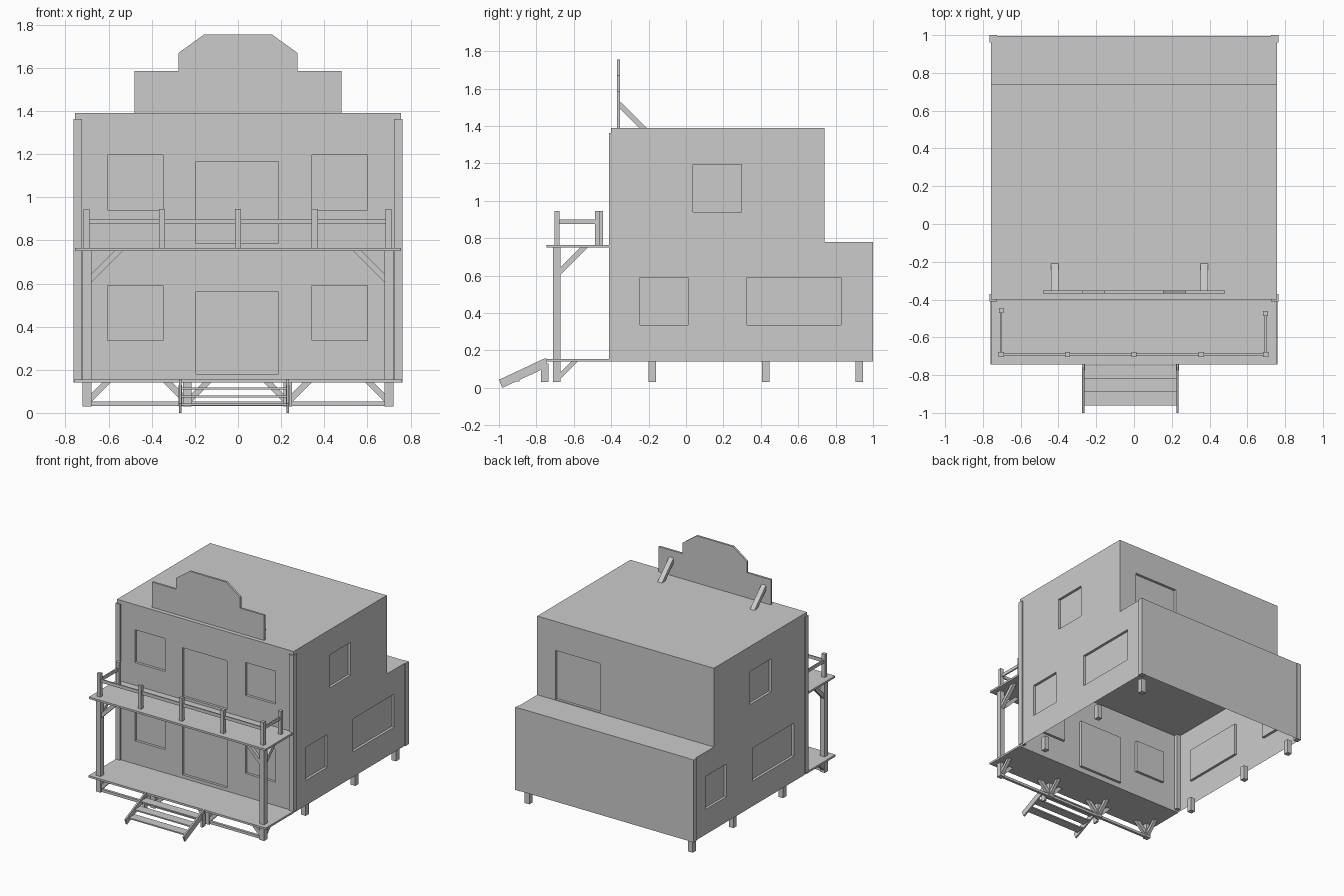
import bpy, bmesh
from mathutils import Vector

if "Cube" in bpy.data.objects:
    bpy.data.objects.remove(bpy.data.objects["Cube"])


def finish(name, bm):
    me = bpy.data.meshes.new(name)
    bm.to_mesh(me)
    bm.free()
    ob = bpy.data.objects.new(name, me)
    bpy.context.collection.objects.link(ob)
    return ob


def prism(name, pts, axis, lo, hi):
    """Extrude a 2D profile (u, z) along x or y, from lo to hi."""
    bm = bmesh.new()
    place = (lambda u, v, d: (d, u, v)) if axis == 'x' else (lambda u, v, d: (u, d, v))
    rings = [[bm.verts.new(place(u, v, d)) for u, v in pts] for d in (lo, hi)]
    bm.faces.new(rings[0])
    bm.faces.new(rings[1])
    n = len(pts)
    for i in range(n):
        j = (i + 1) % n
        bm.faces.new((rings[0][i], rings[0][j], rings[1][j], rings[1][i]))
    bmesh.ops.recalc_face_normals(bm, faces=bm.faces)
    return finish(name, bm)


def box(name, x0, x1, y0, y1, z0, z1):
    return prism(name, [(x0, z0), (x1, z0), (x1, z1), (x0, z1)], 'y', y0, y1)


def wall(name, axis, pos, out, u0, u1, v0, v1, openings=(), depth=0.02):
    """Sheet wall facing out (+1/-1) along axis, with recessed panels (u0, u1, v0, v1)."""
    bm = bmesh.new()

    def face(corners):
        bm.faces.new([bm.verts.new((pos - out * d, u, v) if axis == 'x'
                                   else (u, pos - out * d, v)) for u, v, d in corners])

    us = sorted({u0, u1, *[u for o in openings for u in o[:2]]})
    vs = sorted({v0, v1, *[v for o in openings for v in o[2:]]})
    for a, b in zip(us, us[1:]):
        for c, e in zip(vs, vs[1:]):
            hole = [o for o in openings
                    if o[0] <= a and b <= o[1] and o[2] <= c and e <= o[3]]
            d = depth if hole else 0
            face([(a, c, d), (b, c, d), (b, e, d), (a, e, d)])
    for a, b, c, e in openings:
        ring = [(a, c), (b, c), (b, e), (a, e)]
        for i in range(4):
            p, q = ring[i], ring[(i + 1) % 4]
            n = 1 if i % 2 == 0 else 0
            cuts = us if n else vs
            ts = sorted(t for t in cuts if min(p[1 - n], q[1 - n]) <= t <= max(p[1 - n], q[1 - n]))
            for s, t in zip(ts, ts[1:]):
                P, Q = ((s, p[1]), (t, p[1])) if n else ((p[0], s), (p[0], t))
                face([(*P, 0), (*Q, 0), (*Q, depth), (*P, depth)])
    bmesh.ops.remove_doubles(bm, verts=bm.verts, dist=1e-4)
    bmesh.ops.recalc_face_normals(bm, faces=bm.faces)
    bm.faces.ensure_lookup_table()
    want = Vector((out, 0, 0)) if axis == 'x' else Vector((0, out, 0))
    if bm.faces[0].normal.dot(want) < 0:
        bmesh.ops.reverse_faces(bm, faces=bm.faces)
    return finish(name, bm)


def sheet(name, x, y0, y1, z):
    bm = bmesh.new()
    bm.faces.new([bm.verts.new(p) for p in ((-x, y0, z), (x, y0, z), (x, y1, z), (-x, y1, z))])
    return finish(name, bm)


def brace(name, axis, u, s, top, outer, inner, lo, hi):
    """45 degree strut from a post edge at u, running in direction s up to height top."""
    prism(name, [(u, top - outer), (u, top - inner), (u + s * inner, top),
                 (u + s * outer, top)], axis, lo, hi)


# House shell: lower storey (open underneath) and upper storey
W, YF, YM, YB = 0.757, -0.40, 0.74, 0.996
Z0, Z1, Z2 = 0.14, 0.78, 1.39
LOW, HIGH = (0.335, 0.59), (0.94, 1.195)
side_x = [(-0.605, -0.347), (0.343, 0.60)]
door = (-0.195, 0.187)
wall("front_wall_lower", 'y', YF, -1, -W, W, Z0, Z1,
     [(*u, *LOW) for u in side_x] + [(*door, 0.18, 0.56)])
wall("front_wall_upper", 'y', YF, -1, -W, W, Z1, Z2,
     [(*u, *HIGH) for u in side_x] + [(*door, 0.785, 1.165)])
wall("right_wall_lower", 'x', W, 1, YF, YB, Z0, Z1,
     [(-0.246, 0.01, *LOW), (0.326, 0.83, *LOW)])
wall("left_wall_lower", 'x', -W, -1, YF, YB, Z0, Z1,
     [(-0.24, 0.27, *LOW), (0.585, 0.84, *LOW)])
for s, n in ((1, "right"), (-1, "left")):
    wall(n + "_wall_upper", 'x', s * W, s, YF, YM, Z1, Z2, [(0.037, 0.297, *HIGH)])
wall("back_wall_lower", 'y', YB, 1, -W, W, Z0, Z1)
wall("back_wall_upper", 'y', YM, 1, -W, W, Z1, Z2, [(0.22, 0.60, 0.785, 1.165)])
sheet("lower_roof", W, YF, YB, Z1)
sheet("main_roof", W, YF, YM, Z2)

# Corner trim and foundation piers
for s in (-1, 1):
    x0, x1 = sorted((s * 0.724, s * 0.764))
    box("front_corner_trim", x0, x1, -0.411, -0.37, 0.155, 1.363)
    box("back_corner_trim", x0, x1, 0.96, 1.0, Z0, Z1)
    for y in (-0.18, 0.427, 0.926):
        box("foundation_pier", s * 0.70 - 0.02, s * 0.70 + 0.02, y - 0.02, y + 0.02, 0.03, Z0)

# Porch and balcony decks
box("porch_deck", -0.76, 0.76, -0.745, YF, 0.14, 0.155)
box("balcony_deck", -0.757, 0.757, -0.745, YF, 0.75, 0.765)

# Porch posts with braces under the decks
PY = -0.69
for s in (-1, 1):
    x = s * 0.70
    box("porch_post", x - 0.02, x + 0.02, PY - 0.02, PY + 0.02, 0.155, 0.75)
    brace("balcony_brace", 'y', x - s * 0.02, -s, 0.75, 0.145, 0.105, PY - 0.013, PY + 0.013)
    brace("balcony_side_brace", 'x', PY + 0.02, 1, 0.75, 0.145, 0.105, x - 0.013, x + 0.013)
for x, dirs in ((-0.70, (1,)), (-0.235, (-1, 1)), (0.23, (-1, 1)), (0.70, (-1,))):
    box("porch_pier", x - 0.02, x + 0.02, PY - 0.02, PY + 0.02, 0.03, 0.14)
    for d in dirs:
        brace("porch_brace", 'y', x + d * 0.02, d, 0.14, 0.09, 0.05, PY - 0.013, PY + 0.013)
    brace("porch_back_brace", 'x', PY + 0.02, 1, 0.14, 0.09, 0.055, x - 0.013, x + 0.013)
box("porch_bottom_rail", -0.70, 0.70, PY - 0.01, PY + 0.01, 0.033, 0.053)

# Balcony railing
for x in (-0.703, -0.352, 0.0, 0.356, 0.698):
    box("railing_post", x - 0.014, x + 0.014, PY - 0.013, PY + 0.013, 0.765, 0.945)
box("railing_front", -0.703, 0.698, PY - 0.005, PY + 0.005, 0.875, 0.90)
for x, y in ((-0.703, -0.458), (0.696, -0.473)):
    box("railing_end_post", x - 0.013, x + 0.013, y - 0.013, y + 0.013, 0.765, 0.945)
    box("railing_side", x - 0.005, x + 0.005, PY, y, 0.875, 0.90)

# Front steps
for x in (-0.268, 0.23):
    prism("step_stringer", [(-1.0, 0.043), (-0.982, 0.0), (-0.745, 0.11), (-0.745, 0.157),
                            (-0.757, 0.157)], 'x', x - 0.006, x + 0.006)
    box("step_leg", x - 0.008, x + 0.008, -0.775, -0.735, 0.03, 0.13)
for i in range(3):
    y, z = -0.96 + i * 0.07, 0.04 + i * 0.037
    box("step_tread", -0.265, 0.228, y, y + 0.07, z - 0.006, z + 0.004)

# False front board on the roof with rear struts
half = [(0.481, 1.39), (0.481, 1.585), (0.275, 1.585), (0.275, 1.67), (0.157, 1.755)]
prism("false_front", half + [(-u, v) for u, v in reversed(half)], 'y', -0.368, -0.352)
for x in (-0.42, 0.372):
    prism("false_front_strut", [(-0.352, 1.49), (-0.352, 1.53), (-0.21, 1.39), (-0.25, 1.39)],
          'x', x - 0.019, x + 0.019)
